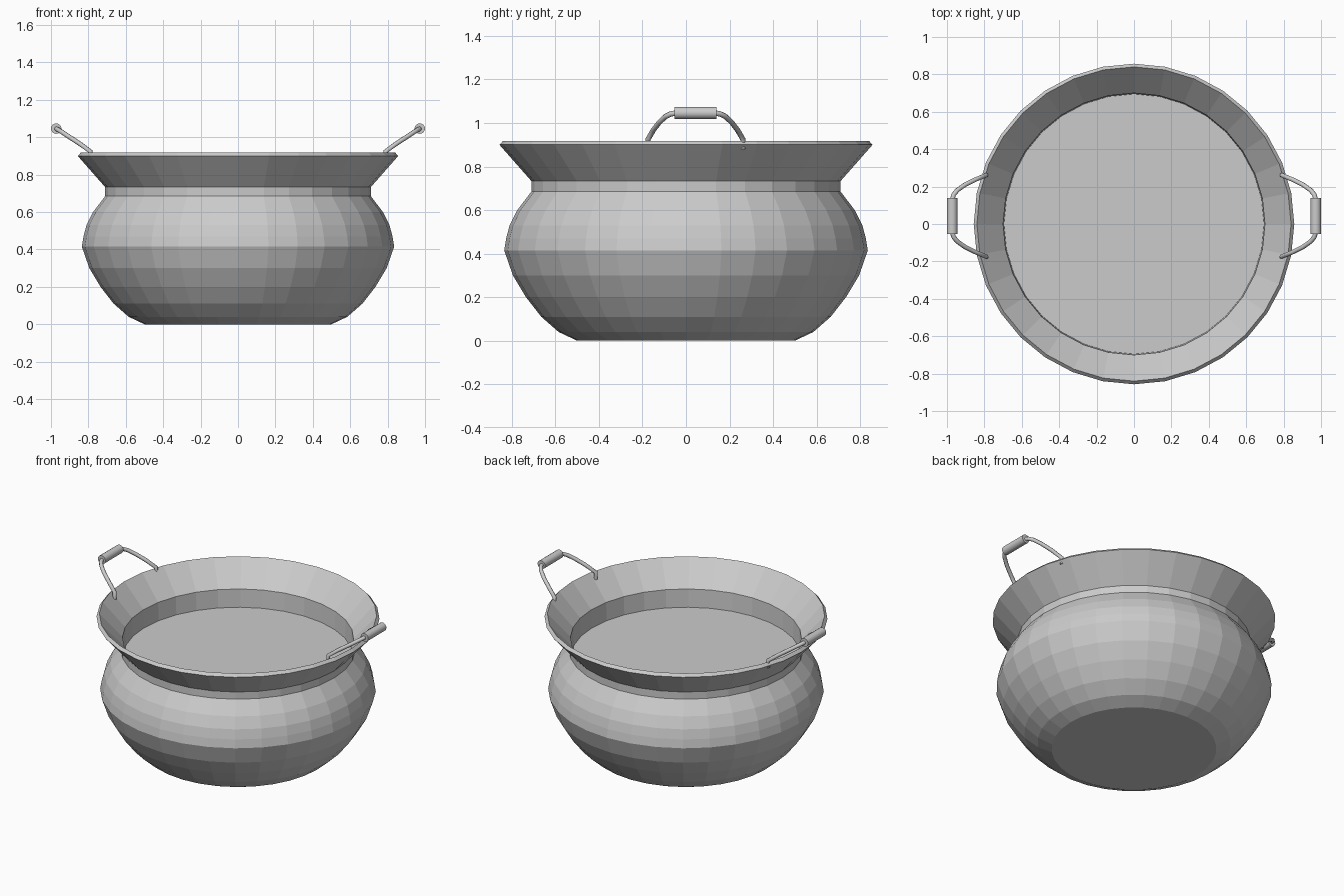
import bpy, bmesh, math

if "Cube" in bpy.data.objects:
    bpy.data.objects.remove(bpy.data.objects["Cube"])

SEG = 32


def link(name, data):
    ob = bpy.data.objects.new(name, data)
    bpy.context.collection.objects.link(ob)
    return ob


def lathe(name, profile, cap_first=False, cap_last=False):
    """Revolve (radius, z) points around z with flat faces."""
    bm = bmesh.new()
    rings = [[bm.verts.new((r * math.cos(2 * math.pi * i / SEG),
                            r * math.sin(2 * math.pi * i / SEG), z))
              for i in range(SEG)] for r, z in profile]
    for a, b in zip(rings, rings[1:]):
        for i in range(SEG):
            j = (i + 1) % SEG
            bm.faces.new((a[i], a[j], b[j], b[i]))
    if cap_first:
        bm.faces.new(rings[0][::-1])
    if cap_last:
        bm.faces.new(rings[-1])
    me = bpy.data.meshes.new(name)
    bm.to_mesh(me)
    bm.free()
    return link(name, me)


# Pot shell: outside, flared rim, then inside
outside = [(0.50, 0), (0.585, 0.04), (0.665, 0.11), (0.735, 0.20),
           (0.795, 0.30), (0.835, 0.415), (0.826, 0.47), (0.81, 0.53),
           (0.775, 0.60), (0.71, 0.685), (0.71, 0.733), (0.857, 0.90)]
inside = [(0.84, 0.918), (0.70, 0.765), (0.695, 0.645), (0.80, 0.415),
          (0.70, 0.20), (0.49, 0.03)]
lathe("pot", outside + inside, cap_first=True, cap_last=True)

# Flat surface of the contents, just below the neck
lathe("contents", [(0.697, 0.645)], cap_last=True)

# Handles: bent wire with a thicker grip, sitting slightly off-centre in y
MID_Y = 0.0435
half = [(0.79, 0.218, 0.88), (0.79, 0.218, 0.925), (0.85, 0.193, 0.968),
        (0.904, 0.166, 1.003), (0.945, 0.137, 1.030), (0.965, 0.112, 1.042),
        (0.972, 0.085, 1.046)]
path = half + [(x, -y, z) for x, y, z in reversed(half)]

for side, sx in (("right", 1), ("left", -1)):
    cu = bpy.data.curves.new(side + "_handle_wire", 'CURVE')
    cu.dimensions = '3D'
    cu.bevel_depth = 0.0125
    cu.bevel_resolution = 2
    cu.use_fill_caps = True
    sp = cu.splines.new('POLY')
    sp.points.add(len(path) - 1)
    for p, (x, y, z) in zip(sp.points, path):
        p.co = (sx * x, y + MID_Y, z, 1)
    sp.use_smooth = True
    link(side + "_handle_wire", cu)

    bpy.ops.mesh.primitive_cylinder_add(
        vertices=16, radius=0.028, depth=0.192,
        location=(sx * 0.972, MID_Y, 1.046), rotation=(math.pi / 2, 0, 0))
    grip = bpy.context.object
    grip.name = side + "_handle_grip"
    bpy.ops.object.shade_smooth_by_angle(angle=math.radians(35))
